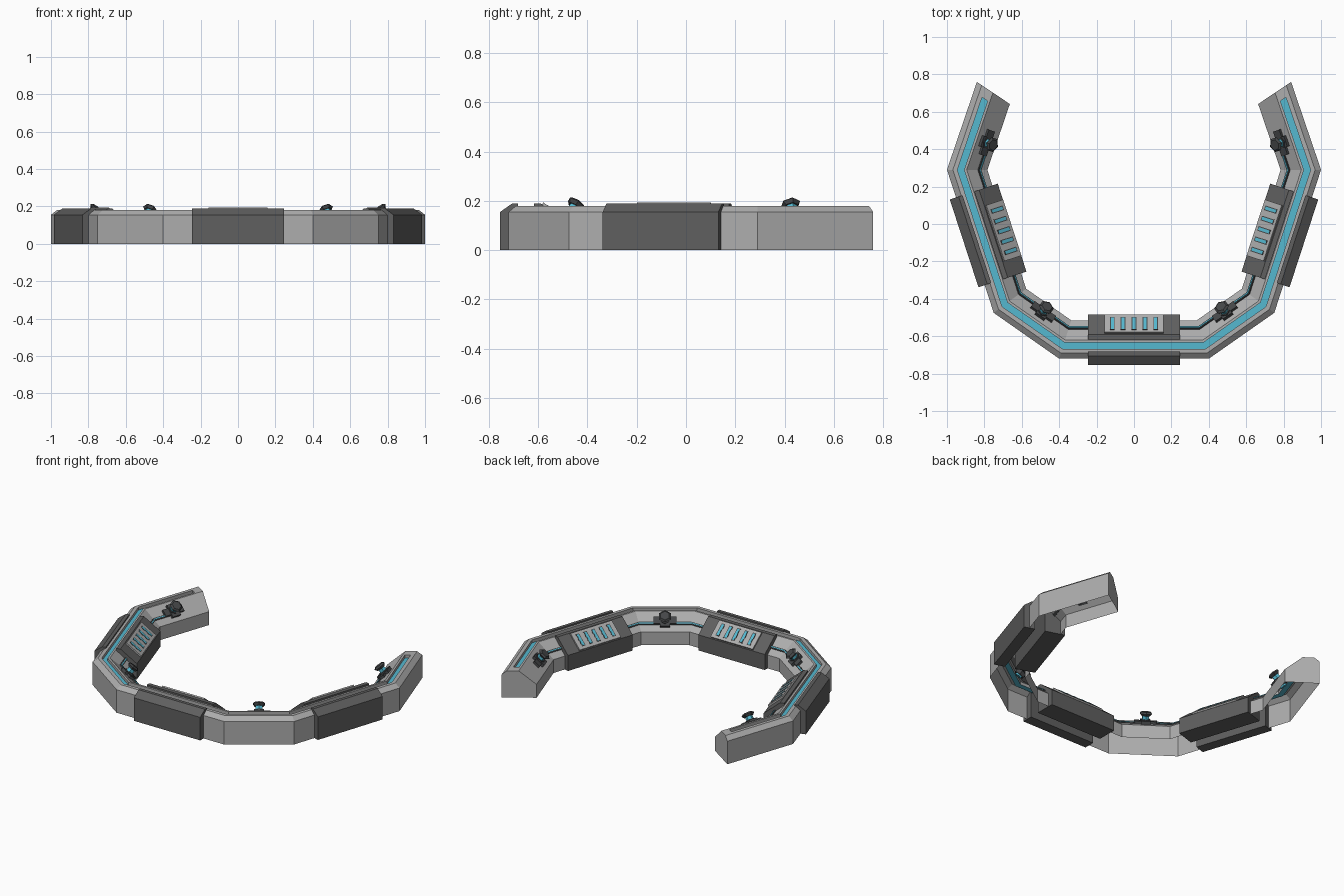
import bpy, bmesh, math
from mathutils import Vector, Matrix

if "Cube" in bpy.data.objects:
    bpy.data.objects.remove(bpy.data.objects["Cube"])


def material(name, r, g, b):
    m = bpy.data.materials.new(name)
    m.use_nodes = True
    m.diffuse_color = (r, g, b, 1)
    bsdf = m.node_tree.nodes["Principled BSDF"]
    bsdf.inputs["Base Color"].default_value = (r, g, b, 1)
    bsdf.inputs["Roughness"].default_value = 0.6
    return m


LIGHT = material("light grey", 0.42, 0.42, 0.42)
DARK = material("dark grey", 0.115, 0.115, 0.115)
TRIM = material("charcoal", 0.06, 0.063, 0.066)
BLUE = material("glow blue", 0.09, 0.48, 0.63)


def finish(name, bm, *mats):
    bmesh.ops.remove_doubles(bm, verts=bm.verts, dist=1e-5)
    bmesh.ops.recalc_face_normals(bm, faces=bm.faces)
    me = bpy.data.meshes.new(name)
    bm.to_mesh(me)
    bm.free()
    for m in mats:
        me.materials.append(m)
    ob = bpy.data.objects.new(name, me)
    bpy.context.collection.objects.link(ob)
    return ob


def sweep(rows, closed, blue_rule=None):
    """rows: (origin, inward vector, profile of (inset, height))"""
    bm = bmesh.new()
    rings = []
    for o, m, prof in rows:
        rings.append([bm.verts.new((*(o + m * d), z)) for d, z in prof])
    n = len(rings[0])
    for r, (a, b) in enumerate(zip(rings, rings[1:])):
        for i in range(n if closed else n - 1):
            j = (i + 1) % n
            if len({tuple(round(c, 5) for c in v.co) for v in (a[i], a[j], b[j], b[i])}) < 3:
                continue
            f = bm.faces.new((a[i], a[j], b[j], b[i]))
            if blue_rule and blue_rule(r, i):
                f.material_index = 1
    bm.faces.new(rings[0])
    bm.faces.new(rings[-1][::-1])
    return bm


# Outer outline of the barrier, seen from above
half = [(-0.84, 0.76), (-1.0, 0.29), (-0.75, -0.475), (-0.40, -0.72)]
path = [Vector(p) for p in half] + [Vector((-x, y)) for x, y in reversed(half)]


def directions(pts):
    t = [(b - a).normalized() for a, b in zip(pts, pts[1:])]
    return t, [Vector((-v.y, v.x)) for v in t]


def mitred(pts, prof, skew=0.0):
    t, n = directions(pts)
    rows = [(pts[0], n[0] + t[0] * skew, prof)]
    for i in range(1, len(pts) - 1):
        rows.append((pts[i], (n[i - 1] + n[i]) / (1 + n[i - 1].dot(n[i])), prof))
    rows.append((pts[-1], n[-1] - t[-1] * skew, prof))
    return rows


# Main body: shell open underneath, with a glowing channel along its top
def body_profile(floor):
    return [(0, 0), (0, 0.155), (0.03, 0.18), (0.053, 0.18), (0.053, floor),
            (0.087, floor), (0.087, 0.18), (0.10, 0.18), (0.205, 0.09), (0.205, 0)]


T, N = directions(path)
grooved, plain = body_profile(0.16), body_profile(0.18)
rows = mitred(path, grooved, 0.27)
o0, m0, _ = rows[0]
o1, m1, _ = rows[-1]
s0, s1 = o0 + T[0] * 0.055, o1 - T[-1] * 0.055
rows = ([(o0, m0, plain), (s0, m0, plain), (s0, m0, grooved)] + rows[1:-1] +
        [(s1, m1, grooved), (s1, m1, plain), (o1, m1, plain)])
last = len(rows) - 2
bm = sweep(rows, False, lambda r, i: i == 4 and 2 <= r <= last - 2)
finish("barrier_body", bm, LIGHT, BLUE)

# Cable along the inner slope
SL = math.atan2(0.09, 0.105)
U = Vector((math.cos(SL), -math.sin(SL)))
W = Vector((math.sin(SL), math.cos(SL)))
cable_path = [path[1] - T[0] * 0.2] + path[1:-1] + [path[-2] + T[-1] * 0.2]


def cable(name, halfwidth, height, mat):
    c = Vector((0.163, 0.126))
    prof = [c - U * halfwidth - W * 0.004, c - U * halfwidth + W * height,
            c + U * halfwidth + W * height, c + U * halfwidth - W * 0.004]
    finish(name, sweep(mitred(cable_path, prof), True), mat)


cable("cable_cover", 0.009, 0.007, TRIM)
cable("cable_glow", 0.003, 0.010, BLUE)


def slope_frame(p, n, d, z, tilt):
    """x along the barrier, y down the slope, z out of the slope"""
    c, s = math.cos(tilt), math.sin(tilt)
    y = Vector((n.x * c, n.y * c, -s))
    zz = Vector((n.x * s, n.y * s, c))
    x = y.cross(zz)
    m = Matrix((x, y, zz)).transposed().to_4x4()
    m.translation = (*(p + n * d), z)
    return m


def add_box(bm, frame, centre, size):
    bmesh.ops.create_cube(bm, size=1, matrix=frame @ Matrix.Translation(centre)
                          @ Matrix.Diagonal((*size, 1)))


def add_hex(bm, frame, z0, z1, r0, r1):
    bmesh.ops.create_cone(bm, cap_ends=True, segments=6, radius1=r0, radius2=r1, depth=z1 - z0,
                          matrix=frame @ Matrix.Translation((0, 0, (z0 + z1) / 2)))


# Armour panels on the three long sides, inside and outside
OUTER = [(-0.035, 0), (-0.035, 0.155), (0.015, 0.19), (0.037, 0.19), (0.037, 0)]
INNER = [(0.103, 0), (0.103, 0.19), (0.13, 0.19), (0.235, 0.105), (0.235, 0)]
for side, k in (("right", 1), ("front", 3), ("left", 5)):
    mid = (path[k] + path[k + 1]) / 2
    a, b = mid - T[k] * 0.247, mid + T[k] * 0.247
    for kind, prof in (("outer", OUTER), ("inner", INNER)):
        bm = sweep([(a, N[k], prof), (b, N[k], prof)], True)
        finish(f"{side}_{kind}_panel", bm, DARK)
    # Vent plate with five glowing slots
    f = slope_frame(mid, N[k], 0.1825, 0.1475, math.atan2(0.085, 0.105))
    bm = bmesh.new()
    add_box(bm, f, (0, 0, 0.002), (0.315, 0.122, 0.016))
    finish(f"{side}_vent_plate", bm, LIGHT)
    rims, slots = bmesh.new(), bmesh.new()
    for i in range(-2, 3):
        add_box(rims, f, (i * 0.058, 0, 0.0095), (0.026, 0.088, 0.003))
        add_box(slots, f, (i * 0.058, 0, 0.0105), (0.016, 0.078, 0.003))
    finish(f"{side}_vent_rims", rims, TRIM)
    finish(f"{side}_vent_slots", slots, BLUE)

# Emitters on the inner slope of the short sides
spots = [("back_right", 0, path[1] - T[0] * 0.205), ("front_right", 2, (path[2] + path[3]) / 2),
         ("front_left", 4, (path[4] + path[5]) / 2), ("back_left", 6, path[6] + T[6] * 0.205)]
for name, k, p in spots:
    f = slope_frame(p, N[k], 0.147, 0.14, SL)
    bm = bmesh.new()
    add_box(bm, f, (0, 0.005, 0.006), (0.14, 0.045, 0.018))
    add_box(bm, f, (0, 0.005, 0.008), (0.06, 0.085, 0.022))
    add_hex(bm, f, -0.03, 0.024, 0.036, 0.032)
    finish(f"{name}_emitter_base", bm, TRIM)
    bm = bmesh.new()
    add_hex(bm, f, -0.04, 0.052, 0.024, 0.024)
    finish(f"{name}_emitter_core", bm, BLUE)
    bm = bmesh.new()
    add_hex(bm, f, 0.046, 0.060, 0.030, 0.042)
    add_hex(bm, f, 0.060, 0.070, 0.042, 0.030)
    finish(f"{name}_emitter_cap", bm, TRIM)
